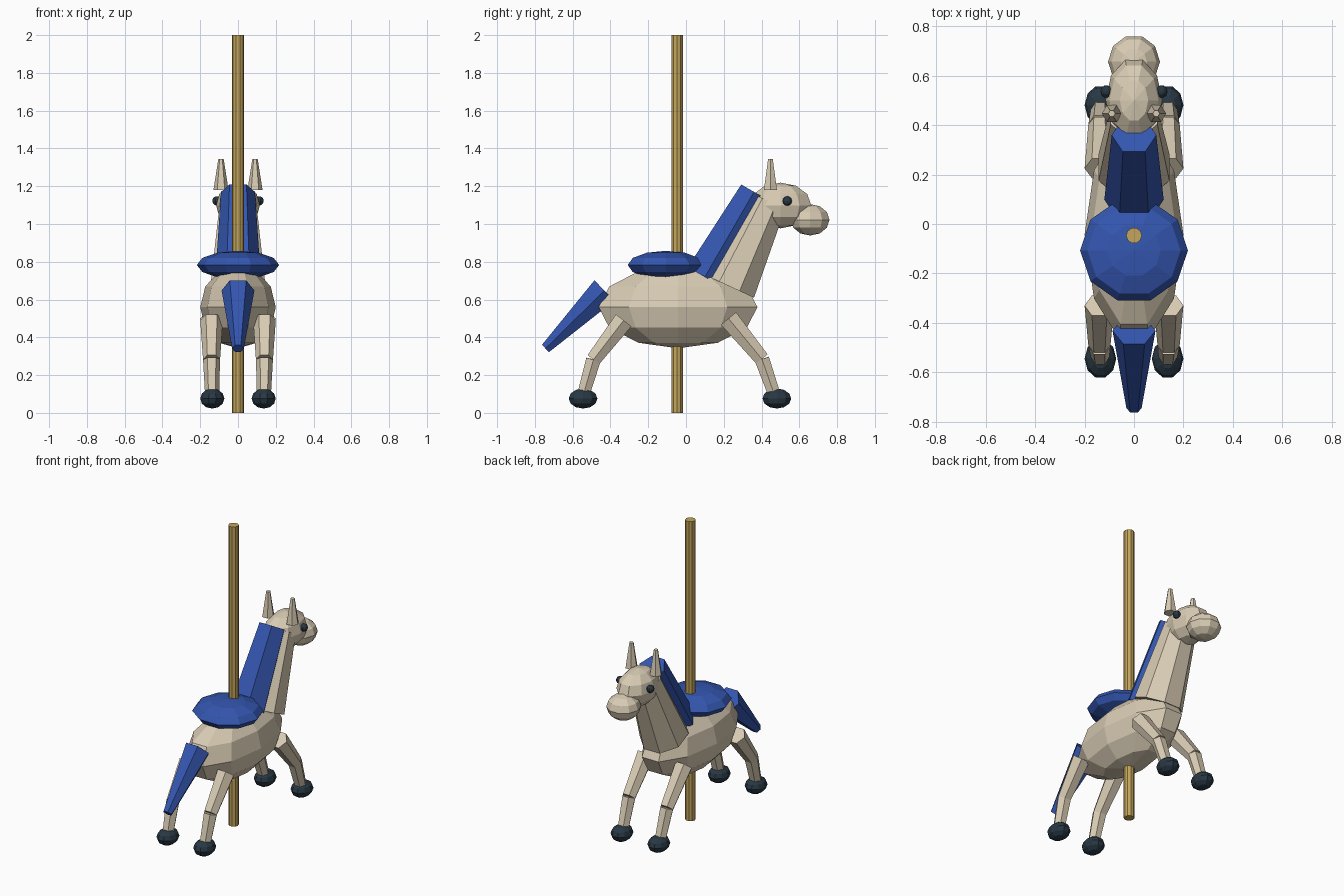
import bpy, bmesh, math
from mathutils import Vector, Matrix

if "Cube" in bpy.data.objects:
    bpy.data.objects.remove(bpy.data.objects["Cube"])


def material(name, rgb):
    m = bpy.data.materials.new(name)
    lin = [((c / 255 + 0.055) / 1.055) ** 2.4 for c in rgb]
    m.diffuse_color = (*lin, 1)
    m.use_nodes = True
    m.node_tree.nodes["Principled BSDF"].inputs["Base Color"].default_value = m.diffuse_color
    return m


CREAM = material("cream", (217, 204, 180))
BLUE = material("blue", (52, 86, 176))
GOLD = material("gold", (196, 166, 92))
DARK = material("dark slate", (40, 56, 68))


def finish(name, bm, mat):
    bmesh.ops.recalc_face_normals(bm, faces=bm.faces)
    me = bpy.data.meshes.new(name)
    bm.to_mesh(me)
    bm.free()
    me.materials.append(mat)
    ob = bpy.data.objects.new(name, me)
    bpy.context.collection.objects.link(ob)
    return ob


def ball(name, centre, radii, mat, seg=10, rings=6):
    """Faceted ellipsoid with a corner on +x."""
    bm = bmesh.new()
    mtx = (Matrix.Translation(centre) @ Matrix.Diagonal((*radii, 1))
           @ Matrix.Rotation(math.pi / 2, 4, 'Z'))
    bmesh.ops.create_uvsphere(bm, u_segments=seg, v_segments=rings, radius=1, matrix=mtx)
    return finish(name, bm, mat)


def taper(name, p0, p1, r0, r1, mat, n=6, turn=0.0):
    """Capped tapered prism between two points, first corner towards +x."""
    p0, p1 = Vector(p0), Vector(p1)
    axis = (p1 - p0).normalized()
    u = Vector((1, 0, 0))
    u = (u - axis * u.dot(axis)).normalized()
    v = axis.cross(u)
    bm = bmesh.new()
    loops = []
    for p, r in ((p0, r0), (p1, r1)):
        ring = []
        for k in range(n):
            a = 2 * math.pi * (k + turn) / n
            ring.append(bm.verts.new(p + r * (math.cos(a) * u + math.sin(a) * v)))
        loops.append(ring)
    a, b = loops
    for k in range(n):
        j = (k + 1) % n
        bm.faces.new((a[k], a[j], b[j], b[k]))
    bm.faces.new(a[::-1])
    bm.faces.new(b)
    return finish(name, bm, mat)


# Body, neck and head
ball("body", (0, -0.042, 0.56), (0.2, 0.442, 0.218), CREAM)
taper("neck", (0, 0.23, 0.67), (0, 0.44, 1.12), 0.155, 0.102, CREAM, n=8, turn=0.5)
ball("head", (0, 0.5, 1.098), (0.115, 0.172, 0.121), CREAM)
ball("muzzle", (0, 0.657, 1.022), (0.105, 0.108, 0.083), CREAM)

# Mane, tail and saddle
taper("mane", (0, 0.10, 0.72), (0, 0.36, 1.17), 0.12, 0.09, BLUE)
taper("tail", (0, -0.432, 0.648), (0, -0.744, 0.341), 0.087, 0.031, BLUE)
ball("saddle", (0, -0.107, 0.783), (0.218, 0.212, 0.075), BLUE)

# Pole
taper("pole", (0, -0.047, 0), (0, -0.047, 2), 0.032, 0.032, GOLD, n=10)

# Paired parts: ears, eyes and legs
LEGS = {
    "front_leg": ((0.225, 0.50), (0.402, 0.285), (0.47, 0.09), 0.481),
    "back_leg": ((-0.33, 0.49), (-0.49, 0.282), (-0.545, 0.09), -0.545),
}
for side, s in (("right", 1), ("left", -1)):
    taper(f"{side}_ear", (0.09 * s, 0.447, 1.18), (0.09 * s, 0.447, 1.345), 0.04, 0.014, CREAM)
    ball(f"{side}_eye", (0.112 * s, 0.536, 1.122), (0.024, 0.026, 0.025), DARK)
    for leg, (hip, knee, foot, hoof_y) in LEGS.items():
        x = 0.14 * s
        taper(f"{side}_{leg}_upper", (x, *hip), (x, *knee), 0.06, 0.045, CREAM)
        taper(f"{side}_{leg}_lower", (x, *knee), (0.137 * s, *foot), 0.045, 0.037, CREAM)
        ball(f"{side}_{leg}_hoof", (0.136 * s, hoof_y, 0.076), (0.064, 0.08, 0.053), DARK)
